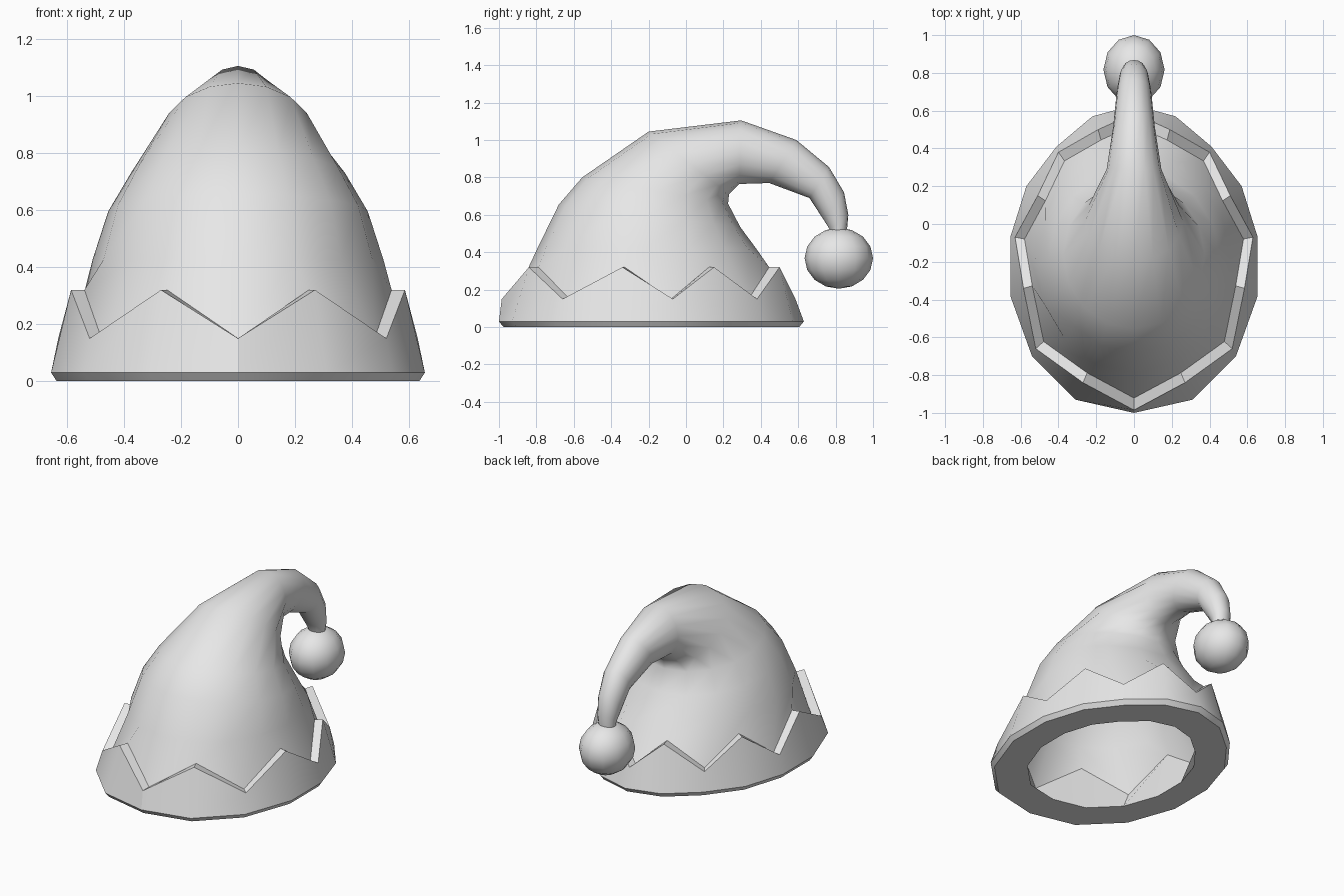
import bpy, bmesh, math
from mathutils import Vector

if "Cube" in bpy.data.objects:
    bpy.data.objects.remove(bpy.data.objects["Cube"])

SIDES = 16
CENTRE_Y = -0.19

grey = bpy.data.materials.new("light_grey")
grey.diffuse_color = (0.8, 0.8, 0.8, 1)
grey.use_nodes = True
grey.node_tree.nodes["Principled BSDF"].inputs["Base Color"].default_value = grey.diffuse_color


def mirrored(half):
    """Complete a front-to-back half outline into a closed ring."""
    return half + [(-x, y) for x, y in half[-2:0:-1]]


def scaled(ring, s):
    return [(x * s, CENTRE_Y + (y - CENTRE_Y) * s) for x, y in ring]


def at_height(ring, heights):
    return [Vector((x, y, z)) for (x, y), z in zip(ring, heights)]


def finish(obj, angle):
    obj.data.materials.append(grey)
    bpy.ops.object.select_all(action='DESELECT')
    obj.select_set(True)
    bpy.context.view_layer.objects.active = obj
    bpy.ops.object.shade_smooth_by_angle(angle=math.radians(angle))


def loft(name, rings, closed=False, cap=False, angle=30):
    bm = bmesh.new()
    loops = [[bm.verts.new(p) for p in ring] for ring in rings]
    pairs = list(zip(loops, loops[1:]))
    if closed:
        pairs.append((loops[-1], loops[0]))
    for a, b in pairs:
        for i in range(SIDES):
            j = (i + 1) % SIDES
            bm.faces.new((a[i], a[j], b[j], b[i]))
    if cap:
        bm.faces.new(loops[-1])
    mesh = bpy.data.meshes.new(name)
    bm.to_mesh(mesh)
    bm.free()
    obj = bpy.data.objects.new(name, mesh)
    bpy.context.collection.objects.link(obj)
    finish(obj, angle)
    return obj


# Zigzag brim: thick ring with alternating valleys and points
base = mirrored([(0, -1), (.31, -.93), (.54, -.7), (.655, -.38), (.655, -.07),
                 (.57, .2), (.41, .41), (.22, .57), (0, .63)])
top = mirrored([(0, -.985), (.27, -.84), (.52, -.66), (.585, -.34), (.63, -.07),
                (.51, .15), (.40, .38), (.19, .50), (0, .585)])
zigzag = [.15 if i % 2 == 0 else .32 for i in range(SIDES)]
flat = [0] * SIDES
loft("zigzag_brim", [
    at_height(scaled(base, .70), flat),
    at_height(scaled(base, .97), flat),
    at_height(base, [.03] * SIDES),
    at_height(top, zigzag),
    at_height(scaled(top, .92), zigzag),
], closed=True)

# Curling cap: tilted ellipses given by front (y, z), back (y, z), half width
sections = [
    (-.79, .43, .375, .42, .51),
    (-.68, .655, .29, .535, .455),
    (-.555, .80, .225, .66, .375),
    (-.20, 1.045, .23, .71, .26),
    (.295, 1.105, .285, .765, .145),
    (.59, 1.0, .445, .77, .11),
    (.765, .855, .66, .69, .09),
    (.845, .72, .735, .575, .075),
    (.868, .60, .77, .52, .06),
    (.858, .49, .775, .49, .05),
]
cap_rings = [at_height(scaled(top, .92), zigzag)]
for fy, fz, by, bz, w in sections:
    front, back = Vector((0, fy, fz)), Vector((0, by, bz))
    mid, half = (front + back) / 2, (front - back) / 2
    cap_rings.append([
        mid + half * math.cos(a) + Vector((w * math.sin(a), 0, 0))
        for a in (2 * math.pi * i / SIDES for i in range(SIDES))])
loft("curled_cap", cap_rings, cap=True, angle=60)

# Pompom hanging from the tip
bpy.ops.mesh.primitive_uv_sphere_add(segments=12, ring_count=8, radius=1,
                                     location=(0, .817, .368))
pompom = bpy.context.object
pompom.name = "pompom"
pompom.scale = (.162, .183, .163)
bpy.ops.object.transform_apply(location=False, rotation=False, scale=True)
finish(pompom, 60)
